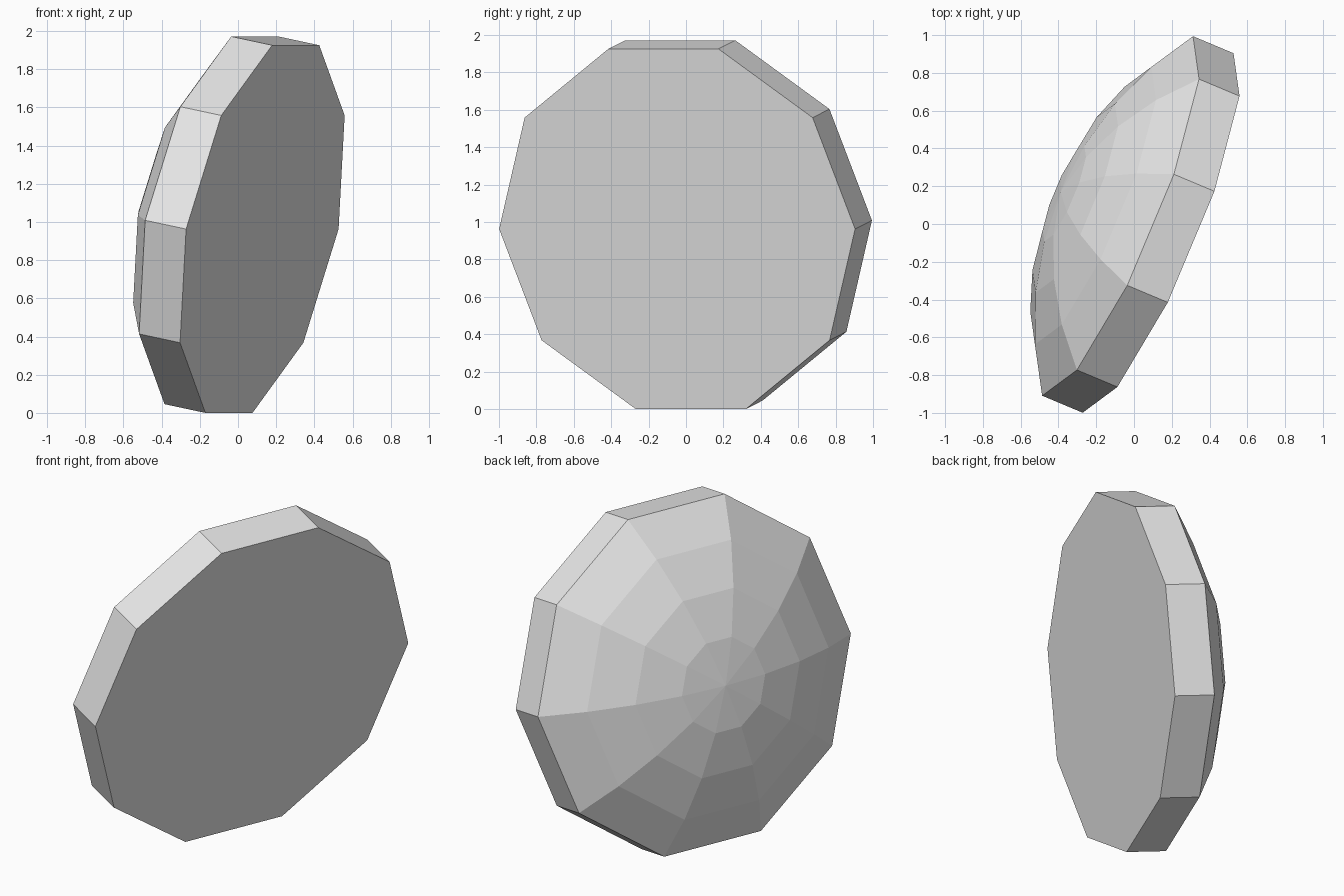
import bpy
import bmesh
from math import sin, cos, asin, pi
from mathutils import Vector, Matrix

cube = bpy.data.objects.get("Cube")
if cube:
    bpy.data.objects.remove(cube, do_unlink=True)

SIDES = 10
RADIUS = 1.032      # corner radius of the flat face
THICKNESS = 0.237   # width of the rim
DOME = 0.333        # height of the dome above the rim
RINGS = 4

# One plain grey
grey = bpy.data.materials.new("light_grey")
grey.use_nodes = True
colour = (0.8, 0.8, 0.8, 1.0)
grey.diffuse_color = colour
grey.node_tree.nodes["Principled BSDF"].inputs["Base Color"].default_value = colour

# Spherical cap that meets the rim
sphere = (RADIUS ** 2 + DOME ** 2) / (2 * DOME)
rim_angle = asin(RADIUS / sphere)

bm = bmesh.new()


def ring(radius, depth):
    return [bm.verts.new((radius * cos(2 * pi * i / SIDES),
                          radius * sin(2 * pi * i / SIDES), -depth))
            for i in range(SIDES)]


def bridge(a, b):
    for i in range(SIDES):
        j = (i + 1) % SIDES
        bm.faces.new((a[i], a[j], b[j], b[i]))


# Flat face and straight rim
front = ring(RADIUS, 0)
bm.faces.new(front)
previous = ring(RADIUS, THICKNESS)
bridge(front, previous)

# Dome rings at equal angles, closed with a fan
for k in range(RINGS - 1, 0, -1):
    angle = rim_angle * k / RINGS
    depth = THICKNESS + DOME - sphere * (1 - cos(angle))
    current = ring(sphere * sin(angle), depth)
    bridge(previous, current)
    previous = current
apex = bm.verts.new((0, 0, -THICKNESS - DOME))
for i in range(SIDES):
    bm.faces.new((previous[i], previous[(i + 1) % SIDES], apex))
bmesh.ops.recalc_face_normals(bm, faces=bm.faces)

# Tilt the disc: one corner axis stays level, the face turns sideways and down
across = Vector((0.387, 0.922, 0)).normalized()
normal = Vector((0.904, -0.380, -0.193)).normalized()
up = normal.cross(across).normalized()
normal = across.cross(up)
tilt = Matrix((across, up, normal)).transposed().to_4x4()
bm.transform(Matrix.Translation((0.1275, -0.0475, 0.9725)) @ tilt)

# Rest on the ground
lowest = min(v.co.z for v in bm.verts)
bmesh.ops.translate(bm, verts=bm.verts, vec=(0, 0, -lowest))

mesh = bpy.data.meshes.new("domed_disc")
bm.to_mesh(mesh)
bm.free()
mesh.materials.append(grey)
disc = bpy.data.objects.new("domed_disc", mesh)
bpy.context.collection.objects.link(disc)
